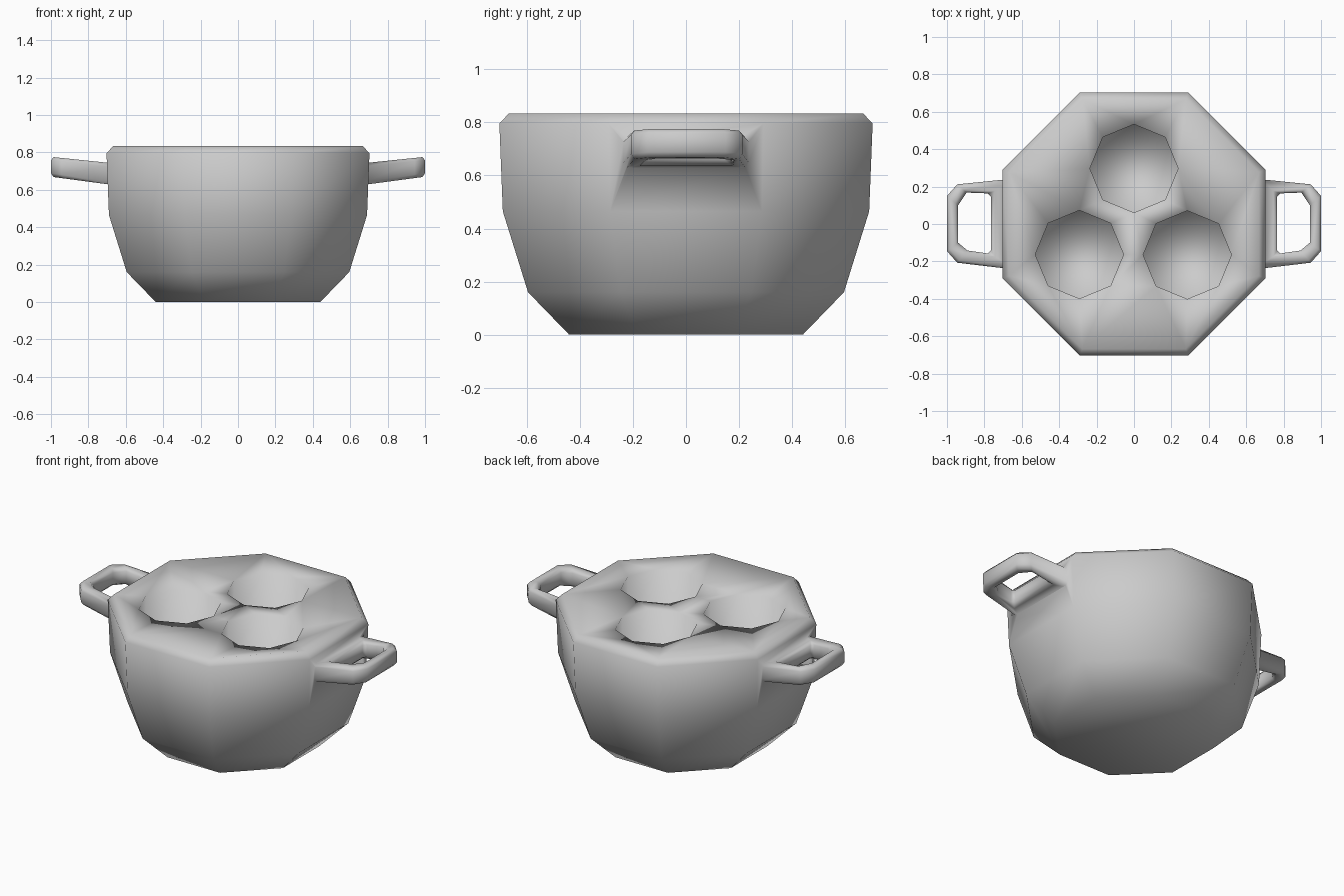
import bpy, bmesh, math

if "Cube" in bpy.data.objects:
    bpy.data.objects.remove(bpy.data.objects["Cube"])


def finish(bm, name):
    bmesh.ops.recalc_face_normals(bm, faces=bm.faces)
    for f in bm.faces:
        f.smooth = True
    mesh = bpy.data.meshes.new(name)
    bm.to_mesh(mesh)
    bm.free()
    obj = bpy.data.objects.new(name, mesh)
    bpy.context.collection.objects.link(obj)
    return obj


def ring(bm, cx, cy, r, z, turn):
    return [bm.verts.new((cx + r * math.cos(turn + k * math.pi / 4),
                          cy + r * math.sin(turn + k * math.pi / 4), z)) for k in range(8)]


def skin(bm, a, b):
    n = len(a)
    for i in range(n):
        bm.faces.new((a[i], a[(i + 1) % n], b[(i + 1) % n], b[i]))


def loop_edges(bm, loop):
    out = []
    for i in range(len(loop)):
        pair = (loop[i], loop[(i + 1) % len(loop)])
        out.append(bm.edges.get(pair) or bm.edges.new(pair))
    return out


# Octagonal pot wall: (half width across flats, height)
bm = bmesh.new()
wall = [(0.44, 0), (0.595, 0.16), (0.69, 0.465), (0.703, 0.795), (0.668, 0.833)]
rings = [ring(bm, 0, 0, w / math.cos(math.pi / 8), z, math.pi / 8) for w, z in wall]
bm.faces.new(rings[0])
for a, b in zip(rings, rings[1:]):
    skin(bm, a, b)

# Top surface with three octagonal openings
centres = [(0, 0.297), (-0.292, -0.163), (0.285, -0.165)]
openings = [ring(bm, x, y, 0.236, 0.833, 0) for x, y in centres]
edges = loop_edges(bm, rings[-1])
for o in openings:
    edges += loop_edges(bm, o)
bmesh.ops.triangle_fill(bm, edges=edges, use_beauty=True, use_dissolve=False, normal=(0, 0, 1))

# Straight-sided pits sinking from the slightly lowered openings
for (x, y), o in zip(centres, openings):
    for v in o:
        v.co.z = 0.815
    floor = ring(bm, x, y, 0.236, 0.53, 0)
    skin(bm, o, floor)
    bm.faces.new(floor)
pot = finish(bm, "pot_with_handles")

# Loop handles, tilting upward away from the pot
outer = [(0.64, 0.243), (0.945, 0.212), (1.0, 0.15), (1.0, -0.145), (0.945, -0.207), (0.64, -0.243)]
inner = [(0.765, 0.163), (0.895, 0.168), (0.94, 0.1), (0.94, -0.1), (0.89, -0.142), (0.765, -0.16)]


def level(bm, pts, z0, z1):
    return [bm.verts.new((x, y, z0 + (z1 - z0) * (x - 0.7) / 0.3)) for x, y in pts]


bm = bmesh.new()
o_low, i_low = level(bm, outer, 0.63, 0.67), level(bm, inner, 0.63, 0.67)
o_top, i_top = level(bm, outer, 0.745, 0.776), level(bm, inner, 0.745, 0.776)
for a, b in ((o_low, o_top), (o_top, i_top), (i_top, i_low), (i_low, o_low)):
    skin(bm, a, b)
handles = finish(bm, "handles")
bev = handles.modifiers.new("rounding", 'BEVEL')
bev.width = 0.018
bev.segments = 1
bev.limit_method = 'ANGLE'
bev.angle_limit = math.radians(60)
mir = handles.modifiers.new("other_side", 'MIRROR')
mir.use_axis[0] = True

# Merge the handles into the pot wall so the shading flows across the joint
union = pot.modifiers.new("join_handles", 'BOOLEAN')
union.operation = 'UNION'
union.solver = 'EXACT'
union.object = handles
bpy.context.view_layer.objects.active = pot
bpy.ops.object.modifier_apply(modifier=union.name)
bpy.data.objects.remove(handles)
